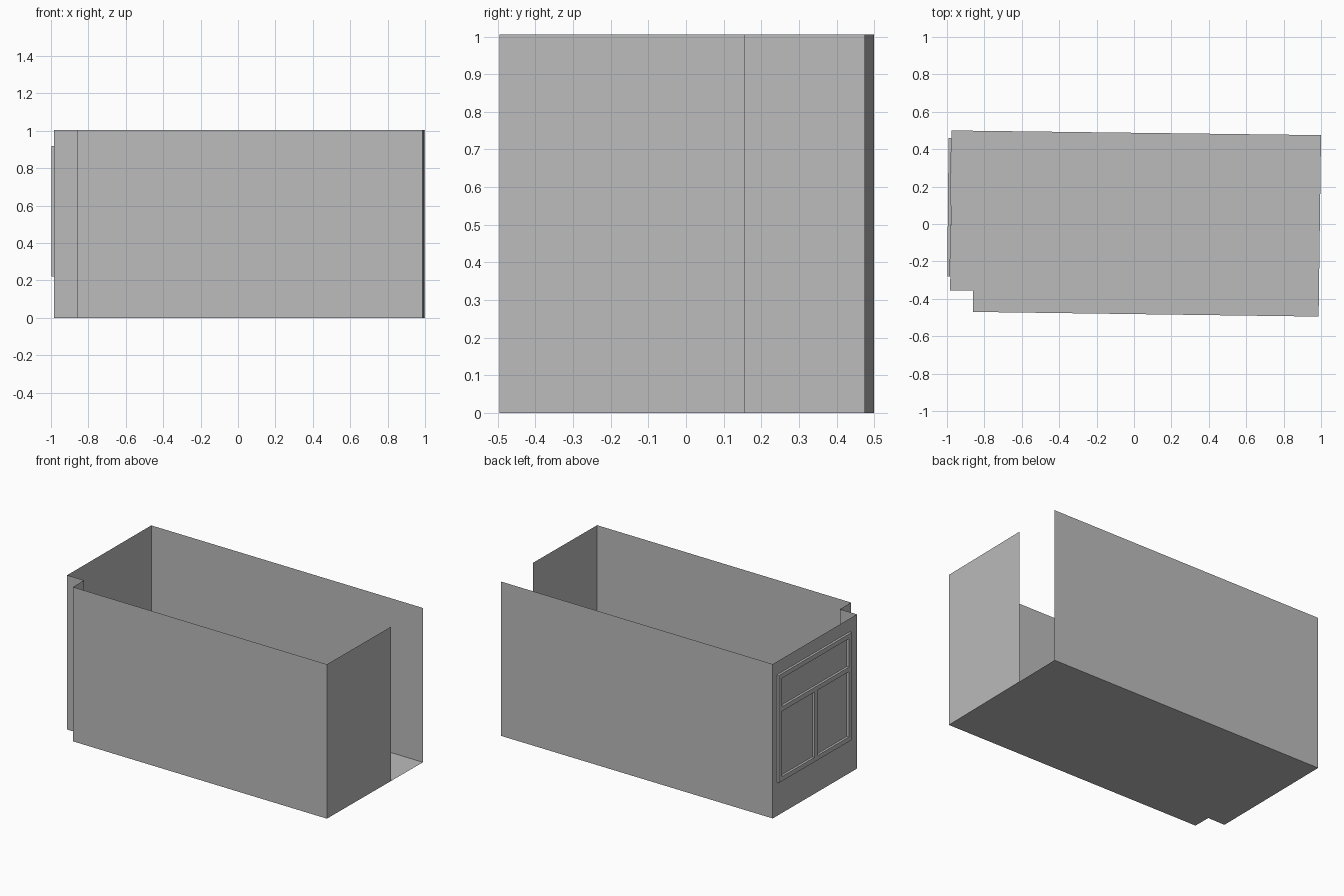
import bpy
import bmesh
from mathutils import Vector

cube = bpy.data.objects.get("Cube")
if cube:
    bpy.data.objects.remove(cube, do_unlink=True)

HEIGHT = 1.005

# Single plain material
grey = bpy.data.materials.new("plain_grey")
grey.use_nodes = True
colour = (0.5, 0.5, 0.5, 1)
grey.diffuse_color = colour
grey.node_tree.nodes["Principled BSDF"].inputs["Base Color"].default_value = colour


def add_object(name, bm):
    mesh = bpy.data.meshes.new(name)
    bm.to_mesh(mesh)
    bm.free()
    mesh.materials.append(grey)
    obj = bpy.data.objects.new(name, mesh)
    bpy.context.collection.objects.link(obj)
    return obj


def sheet(name, points):
    bm = bmesh.new()
    bm.faces.new([bm.verts.new(p) for p in points])
    return add_object(name, bm)


def wall(name, a, b):
    sheet(name, [(*a, 0), (*b, 0), (*b, HEIGHT), (*a, HEIGHT)])


# Room outline, counter-clockwise from the front left corner of the plan
front_west = Vector((-0.86, -0.47))
front_east = Vector((0.987, -0.495))
back_east = Vector((1.0, 0.475))
back_west = Vector((-0.975, 0.5))
notch_west = Vector((-0.983, -0.355))
notch_inner = Vector((-0.86, -0.355))
opening = front_east.lerp(back_east, 0.67)

# Floor
outline = [front_west, front_east, back_east, back_west, notch_west, notch_inner]
sheet("floor", [(*p, 0) for p in reversed(outline)])

# Walls, with an opening left at the back of the +x end
wall("front_wall", front_west, front_east)
wall("entrance_wall", front_east, opening)
wall("back_wall", back_east, back_west)
wall("window_wall", back_west, notch_west)
wall("notch_front_wall", notch_west, notch_inner)
wall("notch_side_wall", notch_inner, front_west)

# Window frame: one wide pane above two lower panes, on the outside of the wall
ys = [0.46, 0.43, 0.1, 0.07, -0.25, -0.28]
zs = [0.22, 0.25, 0.675, 0.705, 0.89, 0.92]
bm = bmesh.new()


def on_wall(y, z):
    t = (back_west.y - y) / (back_west.y - notch_west.y)
    return (back_west.lerp(notch_west, t).x - 0.001, y, z)


grid = [[bm.verts.new(on_wall(y, z)) for z in zs] for y in ys]
for i in range(len(ys) - 1):
    for j in range(len(zs) - 1):
        is_bar = i in (0, 4) or j % 2 == 0 or (i == 2 and j < 3)
        if is_bar:
            bm.faces.new([grid[i][j], grid[i + 1][j],
                          grid[i + 1][j + 1], grid[i][j + 1]])
loose = [v for v in bm.verts if not v.link_faces]
bmesh.ops.delete(bm, geom=loose, context="VERTS")
frame = add_object("window_frame", bm)
solid = frame.modifiers.new("depth", "SOLIDIFY")
solid.thickness = 0.015
solid.offset = 1
